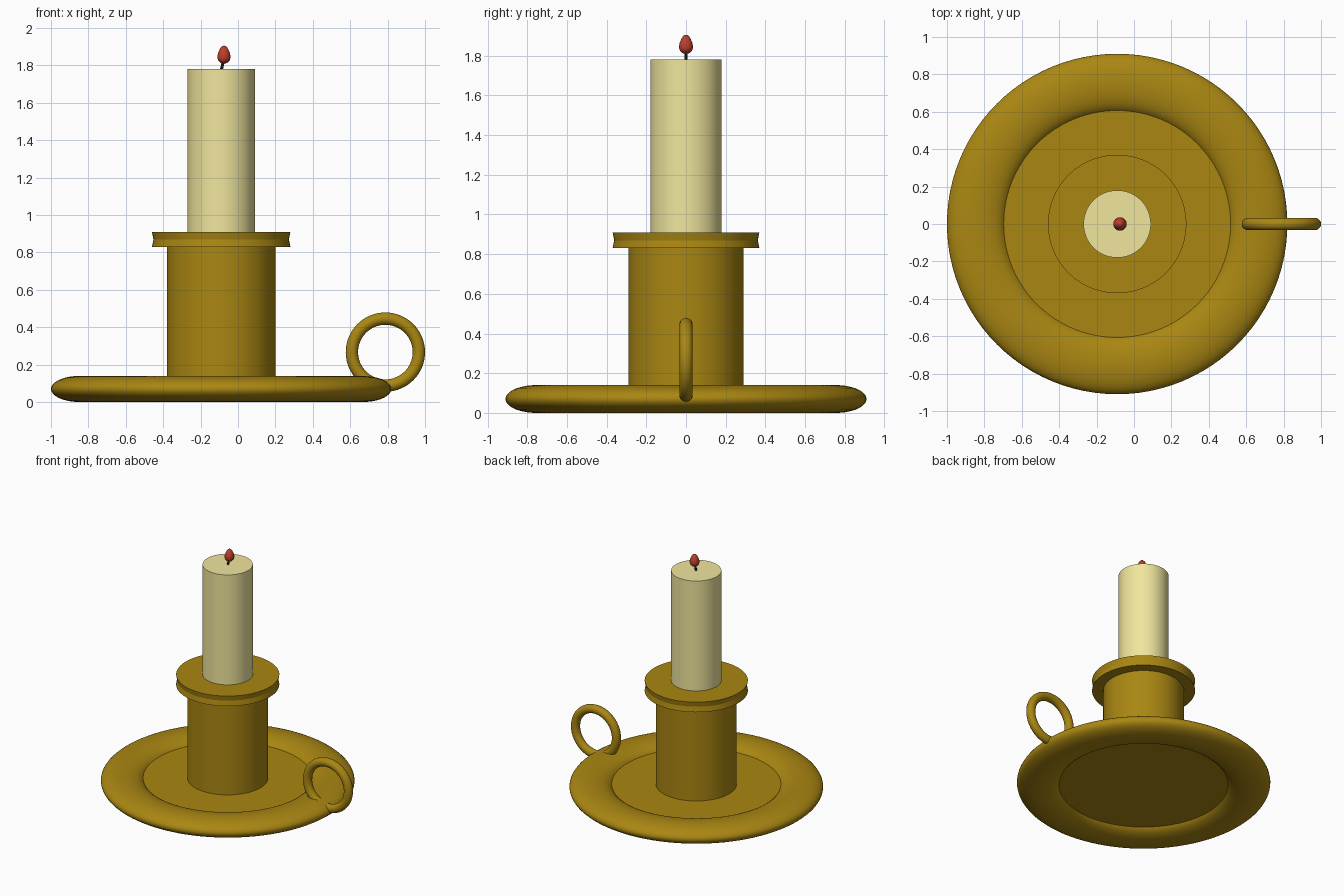
import bpy, bmesh
from math import sin, cos, pi, radians
from mathutils import Matrix, Vector

if "Cube" in bpy.data.objects:
    bpy.data.objects.remove(bpy.data.objects["Cube"])

CX = -0.09  # axis of dish and candle


def material(name, rgb):
    m = bpy.data.materials.new(name)
    m.diffuse_color = (*rgb, 1)
    m.use_nodes = True
    m.node_tree.nodes["Principled BSDF"].inputs["Base Color"].default_value = m.diffuse_color
    return m


brass = material("brass", (0.40, 0.24, 0.006))
wax = material("wax", (0.87, 0.79, 0.34))
black = material("wick_black", (0.01, 0.01, 0.01))
red = material("flame_red", (0.50, 0.05, 0.025))


def finish(ob, mat, angle=35):
    ob.data.materials.append(mat)
    bpy.ops.object.select_all(action='DESELECT')
    ob.select_set(True)
    bpy.context.view_layer.objects.active = ob
    bpy.ops.object.shade_smooth_by_angle(angle=radians(angle))


def lathe(name, profile, mat, x=CX, steps=96, angle=35):
    """Revolve (radius, z) points, starting and ending on the axis, about z."""
    bm = bmesh.new()
    verts = [bm.verts.new((r, 0, z)) for r, z in profile]
    edges = [bm.edges.new(p) for p in zip(verts, verts[1:])]
    bmesh.ops.spin(bm, geom=verts + edges, cent=(0, 0, 0), axis=(0, 0, 1),
                   angle=2 * pi, steps=steps, use_merge=True)
    bmesh.ops.remove_doubles(bm, verts=bm.verts[:], dist=1e-5)
    bmesh.ops.recalc_face_normals(bm, faces=bm.faces[:])
    me = bpy.data.meshes.new(name)
    bm.to_mesh(me)
    bm.free()
    ob = bpy.data.objects.new(name, me)
    ob.location.x = x
    bpy.context.collection.objects.link(ob)
    finish(ob, mat, angle)
    return ob


# Dish: thin floor with a rounded, flattened rim
a0, n = radians(163), 32
rim = []
for i in range(n + 1):
    a = -a0 + 2 * a0 * i / n
    rim.append((0.755 + 0.155 * cos(a), 0.07 + 0.07 * sin(a)))
lathe("dish", [(0, rim[0][1])] + rim + [(0, rim[-1][1])], brass)

# Socket tube and grooved collar
lathe("socket", [(0, 0.08), (0.29, 0.08), (0.29, 0.84), (0, 0.84)], brass)
lathe("collar", [(0, 0.83), (0.37, 0.83), (0.362, 0.87), (0.37, 0.91), (0, 0.91)],
      brass, angle=20)

# Candle
lathe("candle", [(0, 0.90), (0.18, 0.90), (0.18, 1.78), (0, 1.78)], wax)

# Slightly leaning wick
a, b = Vector((CX, 0, 1.77)), Vector((CX + 0.013, 0, 1.83))
bpy.ops.mesh.primitive_cylinder_add(vertices=12, radius=0.008, depth=(b - a).length,
                                    location=(a + b) / 2,
                                    rotation=(b - a).to_track_quat('Z', 'Y').to_euler())
wick = bpy.context.object
wick.name = "wick"
finish(wick, black)

# Teardrop flame
lathe("flame", [(0, 1.809), (0.018, 1.813), (0.031, 1.826), (0.036, 1.845),
                (0.031, 1.868), (0.020, 1.892), (0.010, 1.903), (0, 1.906)],
      red, x=CX + 0.015, steps=24, angle=60)

# Ring handle standing on the rim
bpy.ops.mesh.primitive_torus_add(major_segments=64, minor_segments=20,
                                 major_radius=0.179, minor_radius=0.033,
                                 location=(0.788, 0, 0.267), rotation=(pi / 2, 0, 0))
handle = bpy.context.object
handle.name = "ring_handle"
finish(handle, brass, 60)
